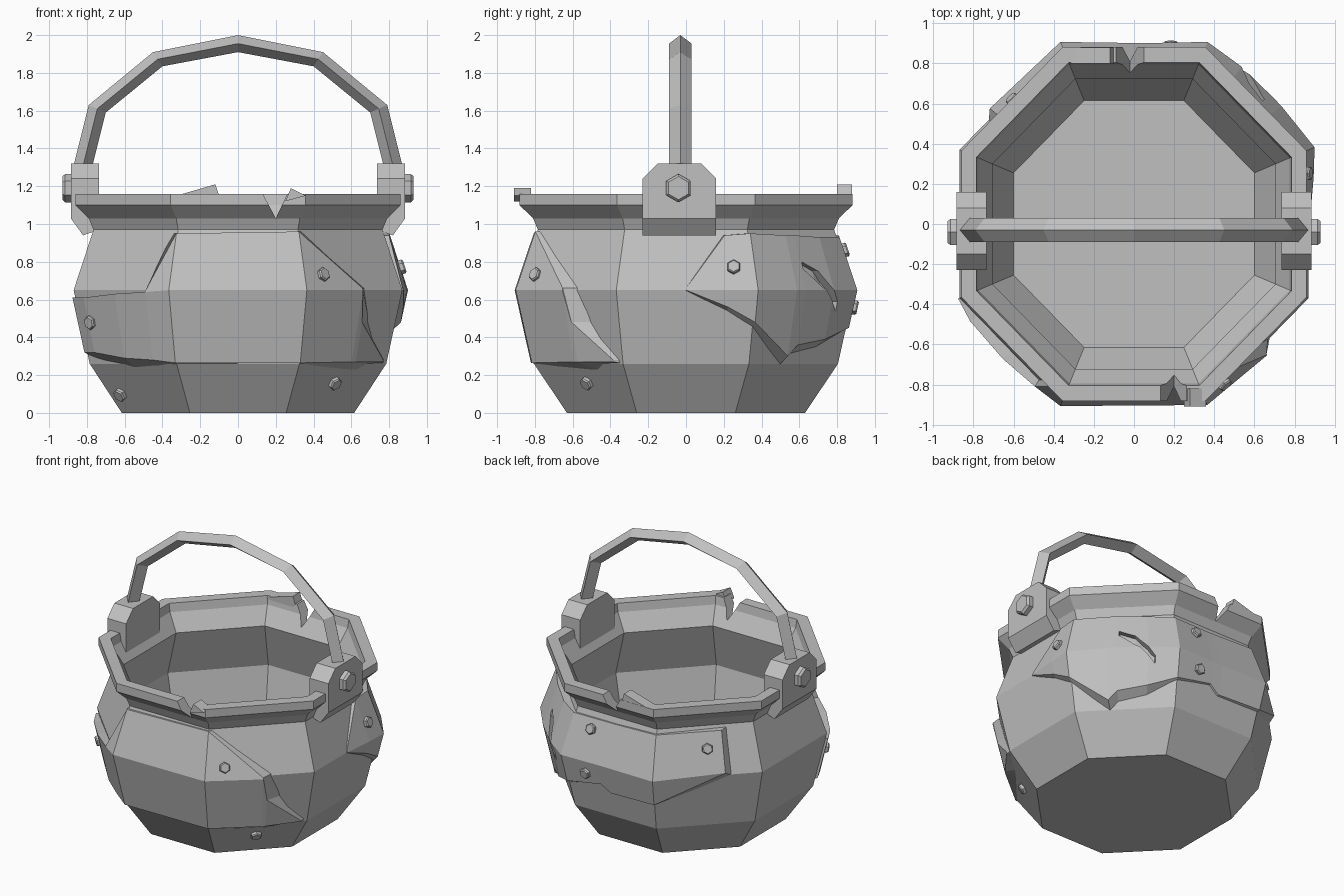
import bpy, bmesh
from math import radians, cos, sin
from mathutils import Vector

cube = bpy.data.objects.get("Cube")
if cube:
    bpy.data.objects.remove(cube, do_unlink=True)

GREY = (0.53, 0.53, 0.53, 1)
iron = bpy.data.materials.new("grey_iron")
iron.use_nodes = True
iron.diffuse_color = GREY
iron.node_tree.nodes["Principled BSDF"].inputs["Base Color"].default_value = GREY

# Height and apothem of each ring of the eight-sided pot
OUTER = [(0, .615), (.26, .785), (.65, .87), (.97, .765), (1.03, .79), (1.10, .86), (1.16, .86)]
INNER = [(1.16, .785), (1.10, .775), (.98, .705), (.65, .80), (.27, .715), (.06, .6)]
Y_STRETCH = 1.025


def finish(name, bm):
    bmesh.ops.remove_doubles(bm, verts=bm.verts, dist=.0005)
    bmesh.ops.recalc_face_normals(bm, faces=bm.faces)
    mesh = bpy.data.meshes.new(name)
    bm.to_mesh(mesh)
    bm.free()
    mesh.materials.append(iron)
    obj = bpy.data.objects.new(name, mesh)
    bpy.context.collection.objects.link(obj)
    return obj


def loft(loops):
    """Bridge closed loops of points and cap both ends."""
    bm = bmesh.new()
    rows = [[bm.verts.new(p) for p in loop] for loop in loops]
    n = len(rows[0])
    for a, b in zip(rows, rows[1:]):
        for i in range(n):
            j = (i + 1) % n
            bm.faces.new((a[i], a[j], b[j], b[i]))
    bm.faces.new(rows[0][::-1])
    bm.faces.new(rows[-1])
    return bm


def prism(profile, y0, y1):
    """Extrude an x-z profile along y."""
    return loft([[(x, y, z) for x, z in profile] for y in (y0, y1)])


def apothem(z):
    for (z0, a0), (z1, a1) in zip(OUTER, OUTER[1:]):
        if z <= z1:
            return a0 + (a1 - a0) * (z - z0) / (z1 - z0)
    return OUTER[-1][1]


def ring_point(angle, a, z):
    r = a / cos(radians((angle + 22.5) % 45 - 22.5))
    t = radians(angle)
    return Vector((r * cos(t), r * sin(t) * Y_STRETCH, z))


def surface(angle, z, offset=0):
    return ring_point(angle, apothem(z) + offset, z)


def plate(name, columns, sink=.012):
    """Slab on the pot wall; columns are angle, bottom, top, thickness, base angle shift.
    The base reaches lower than the face, so the broken edge slopes."""
    bm = bmesh.new()
    grids = []
    for is_base in (False, True):
        grid = []
        for angle, low, high, thick, shift in columns:
            if is_base:
                angle, low, thick = angle + shift, low - thick, -sink
            heights = [low] + [min(max(h, low), high) for h in (.26, .65)] + [high]
            grid.append([bm.verts.new(surface(angle, h, thick)) for h in heights])
        grids.append(grid)
    top, base = grids
    last, rows = len(columns) - 1, 4
    for i in range(last):
        for grid in grids:
            for j in range(rows - 1):
                bm.faces.new((grid[i][j], grid[i + 1][j], grid[i + 1][j + 1], grid[i][j + 1]))
        for j in (0, rows - 1):
            bm.faces.new((top[i][j], top[i + 1][j], base[i + 1][j], base[i][j]))
    for i in (0, last):
        for j in range(rows - 1):
            bm.faces.new((top[i][j], top[i][j + 1], base[i][j + 1], base[i][j]))
    return finish(name, bm)


def hex_bolt(name, centre, normal, radius, height):
    n = normal.normalized()
    u = n.cross(Vector((0, 0, 1))).normalized()
    v = u.cross(n)
    loops = []
    for depth, r in ((-.03, radius), (height * .7, radius), (height, radius * .82)):
        loops.append([centre + n * depth + r * (u * sin(radians(60 * k)) + v * cos(radians(60 * k)))
                      for k in range(6)])
    return finish(name, loft(loops))


def carve(obj, cutters):
    for c in cutters:
        c.hide_render = True
        mod = obj.modifiers.new("cut", 'BOOLEAN')
        mod.operation = 'DIFFERENCE'
        mod.solver = 'EXACT'
        mod.object = c
    bpy.context.view_layer.update()
    deps = bpy.context.evaluated_depsgraph_get()
    mesh = bpy.data.meshes.new_from_object(obj.evaluated_get(deps))
    obj.modifiers.clear()
    obj.data = mesh
    for c in cutters:
        bpy.data.objects.remove(c, do_unlink=True)


# Pot with hollow inside, and broken notches in the rim
pot = finish("pot", loft([[ring_point(22.5 + 45 * k, a, z) for k in range(8)]
                          for z, a in OUTER + INNER]))
carve(pot, [
    finish("front_notch_cutter", prism([(.11, 1.2), (.28, 1.2), (.2, 1.03)], -1, -.7)),
    finish("back_notch_cutter", prism([(-.11, 1.2), (.07, 1.2), (-.02, 1.03)], .7, 1)),
])

# Bent-up rim pieces beside the notches
finish("back_rim_splinter", prism([(-.36, 1.14), (-.12, 1.21), (-.1, 1.15), (-.13, 1.12)], .80, .88))
finish("front_rim_splinter", prism([(.25, 1.12), (.28, 1.19), (.36, 1.15)], -.91, -.82))

# Raised, cracked layers of the wall
plate("front_layer", [
    (-157.5, .32, .61, .015, 0), (-150, .32, .61, .05, 0), (-135, .29, .63, .06, 0),
    (-122, .28, .64, .04, 0), (-112.5, .265, .95, .015, -3), (-67.5, .265, .96, .01, 3),
    (-44, .27, .66, .05, 5), (-42, .27, .48, .05, 8), (-26, .27, .28, .02, 8)])
back = plate("back_layer", [
    (0, .65, .66, .005, 0), (14, .56, .94, .025, 0), (22.5, .48, .95, .03, 0),
    (38, .30, .94, .055, 0), (42, .36, .94, .055, 0), (55, .39, .93, .05, 0),
    (67.5, .45, .93, .015, 0), (85, .5, .93, .01, 0), (90, .45, .93, .01, 0),
    (112.5, .46, .94, .015, 0), (142, .68, .95, .045, 4)])
carve(back, [plate("gouge_cutter", [
    (43, .79, .80, .08, 0), (50, .69, .75, .08, 0), (58, .58, .59, .08, 0)], -.012)])

# Small rivets: angle, height, lift above the wall
for angle, z, lift in [(-60, .73, .018), (-45, .16, 0), (-149, .48, .045), (-151, .1, 0),
                       (16, .77, .028), (78, .86, .012), (78, .56, .012), (135, .84, .04)]:
    face = radians(round(angle / 45) * 45)
    slope = (apothem(z + .01) - apothem(z - .01)) / .02
    hex_bolt("rivet", surface(angle, z, lift), Vector((cos(face), sin(face), -slope)), .038, .025)

# Handle brackets and their bolts
for side, label in ((1, "left"), (-1, "right")):
    bm = prism([(side * x, z) for x, z in
                [(.735, .97), (.82, .94), (.885, 1.03), (.885, 1.32), (.735, 1.32)]], -.23, .16)
    corners = [e for e in bm.edges if all(v.co.z > 1.31 for v in e.verts)
               and abs(e.verts[0].co.y - e.verts[1].co.y) < .01]
    bmesh.ops.bevel(bm, geom=corners, offset=.08, segments=1, affect='EDGES')
    finish(label + "_bracket", bm)
    hex_bolt(label + "_bracket_bolt", Vector((side * .88, -.04, 1.19)), Vector((side, 0, 0)), .075, .05)

# Arched handle with a diamond section: outer and inner ridge points
half = [((.88, 1.27), (.78, 1.27)), ((.79, 1.63), (.70, 1.59)), ((.45, 1.91), (.40, 1.835))]
arch = [((-o[0], o[1]), (-i[0], i[1])) for o, i in half] + [((0, 2), (0, 1.91))] + half[::-1]
loops = []
for (ox, oz), (ix, iz) in arch:
    mx, mz = (ox + ix) / 2, (oz + iz) / 2
    loops.append([(ox, -.03, oz), (mx, .03, mz), (ix, -.03, iz), (mx, -.09, mz)])
finish("handle", loft(loops))
